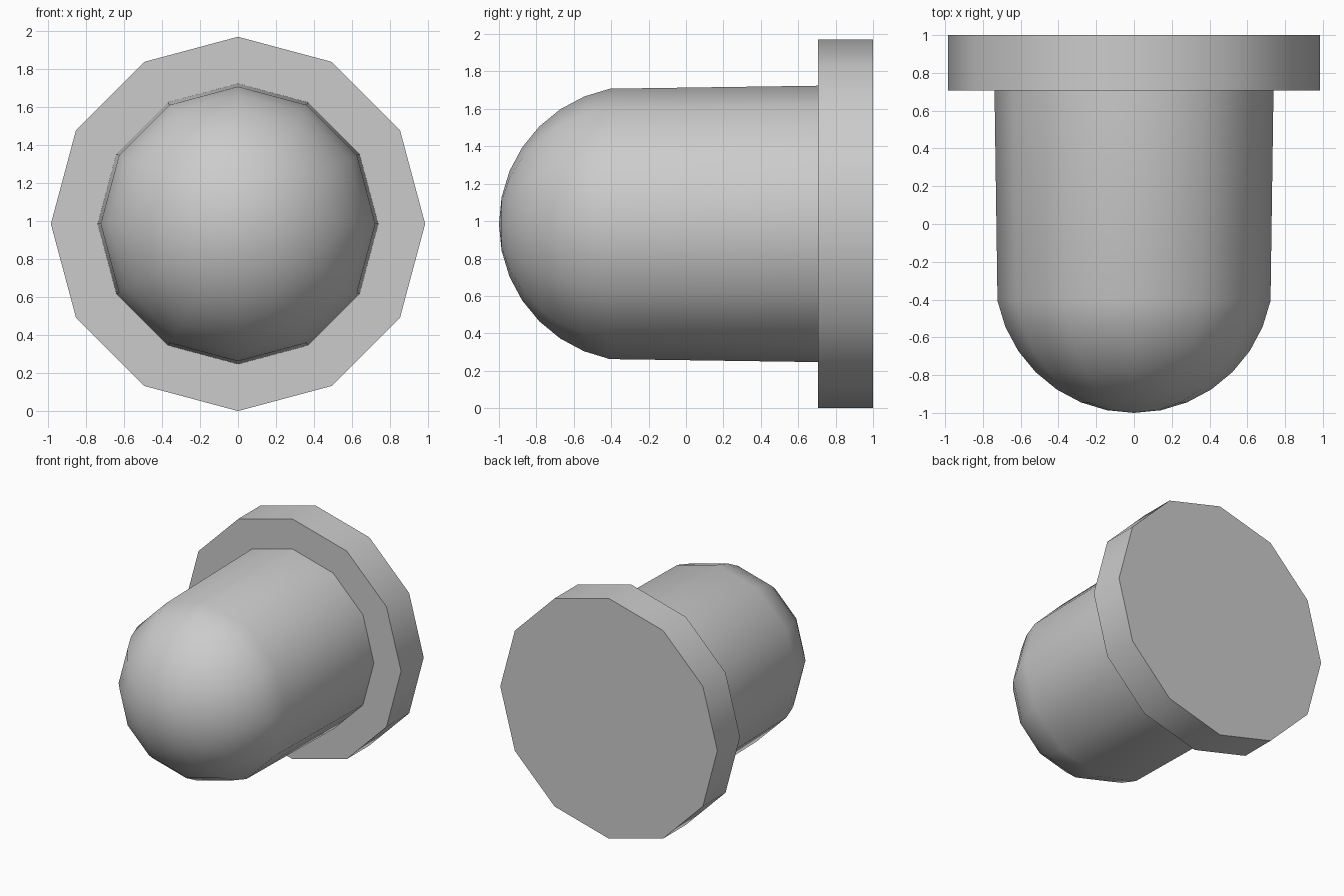
import bpy, bmesh, math

if "Cube" in bpy.data.objects:
    bpy.data.objects.remove(bpy.data.objects["Cube"])

SIDES = 12
CENTRE_Z = 0.985


def lathe(name, profile):
    """Revolve (radius, y) points around the y axis; radius 0 makes a pole."""
    bm = bmesh.new()
    rings = []
    for r, y in profile:
        if r < 1e-6:
            rings.append([bm.verts.new((0, y, CENTRE_Z))] * SIDES)
        else:
            rings.append([bm.verts.new((r * math.sin(2 * math.pi * i / SIDES), y,
                                        CENTRE_Z + r * math.cos(2 * math.pi * i / SIDES)))
                          for i in range(SIDES)])
    for a, b in zip(rings, rings[1:]):
        for i in range(SIDES):
            j = (i + 1) % SIDES
            bm.faces.new(list(dict.fromkeys((a[i], a[j], b[j], b[i]))))
    # flat caps on open ends
    for ring in (rings[0], rings[-1]):
        if ring[0] is not ring[1]:
            bm.faces.new(ring)
    bmesh.ops.recalc_face_normals(bm, faces=bm.faces)
    mesh = bpy.data.meshes.new(name)
    bm.to_mesh(mesh)
    bm.free()
    obj = bpy.data.objects.new(name, mesh)
    bpy.context.collection.objects.link(obj)
    bpy.ops.object.select_all(action='DESELECT')
    obj.select_set(True)
    bpy.context.view_layer.objects.active = obj
    bpy.ops.object.shade_smooth_by_angle(angle=math.radians(40))
    return obj


# Domed body: sphere arc at the front, slightly flaring barrel behind it
R = 0.737
STEP = math.radians(11.25)
dome = [(R * math.sin(k * STEP), -1 + R - R * math.cos(k * STEP)) for k in range(8)]
lathe("domed_body", dome + [(0.739, 0.72)])

# Wide flange at the back
lathe("flange", [(0.985, 0.706), (0.985, 1.0)])
